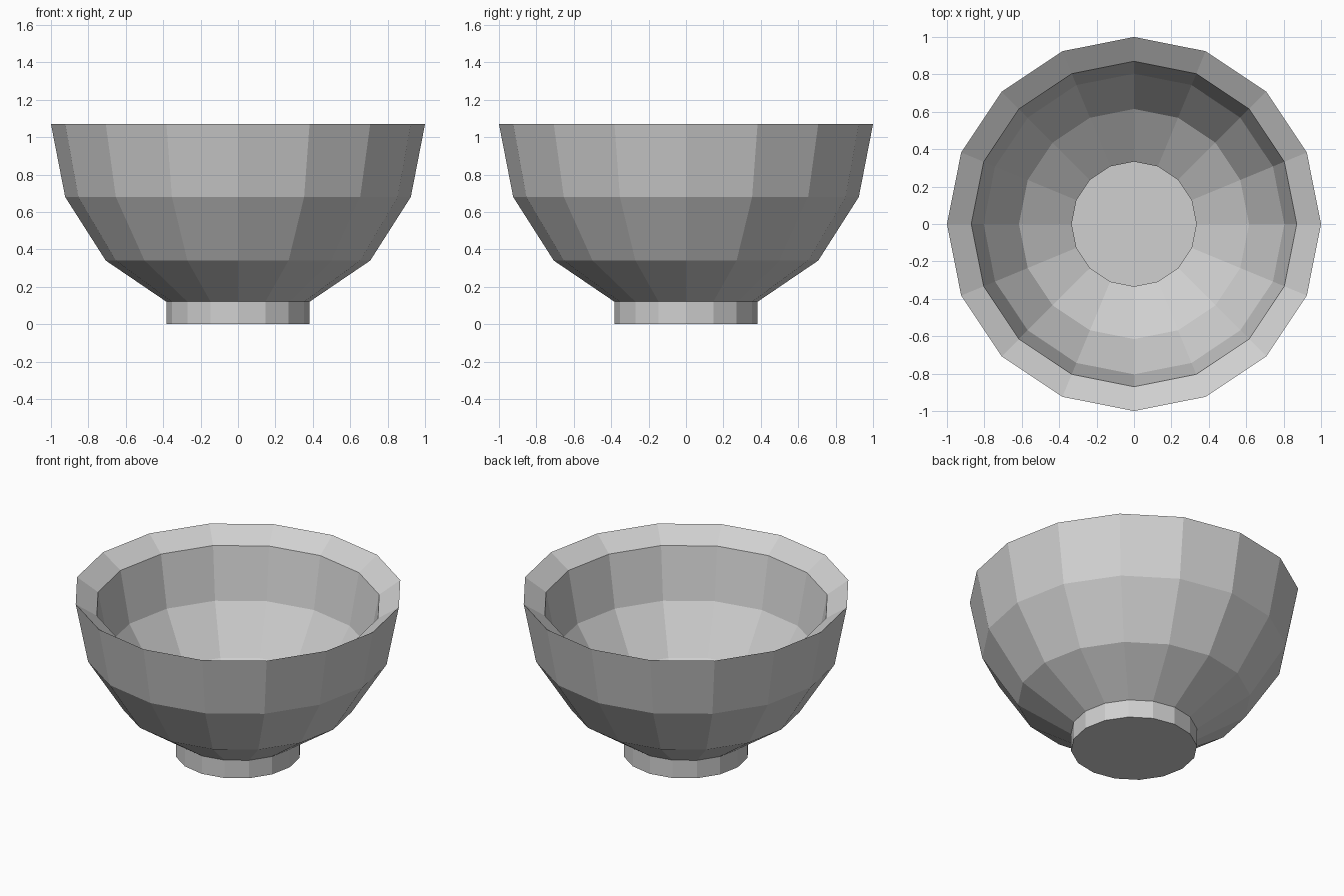
import bpy, bmesh, math

if "Cube" in bpy.data.objects:
    bpy.data.objects.remove(bpy.data.objects["Cube"])

SIDES = 16

# Single plain grey
grey = bpy.data.materials.new("light grey")
grey.diffuse_color = (0.63, 0.63, 0.63, 1)
grey.use_nodes = True
grey.node_tree.nodes["Principled BSDF"].inputs["Base Color"].default_value = grey.diffuse_color

# Outer profile (radius, height): foot, then hemispherical body up to the rim
outer = [(0.383, 0.0), (0.383, 0.12), (0.707, 0.34), (0.924, 0.68), (1.0, 1.07)]

# Inner profile: the outer one shrunk about a point, giving a sloping rim
SHRINK, CENTRE_Z = 0.87, 0.40
inner = [(r * SHRINK, CENTRE_Z + (z - CENTRE_Z) * SHRINK) for r, z in outer]

profile = outer + inner[::-1]

# Bowl: spin the profile and cap the foot and the inner floor
bm = bmesh.new()
rings = [[bm.verts.new((r * math.cos(2 * math.pi * i / SIDES),
                        r * math.sin(2 * math.pi * i / SIDES), z))
          for i in range(SIDES)] for r, z in profile]
for low, high in zip(rings, rings[1:]):
    for i in range(SIDES):
        j = (i + 1) % SIDES
        bm.faces.new((low[i], low[j], high[j], high[i]))
bm.faces.new(rings[0][::-1])
bm.faces.new(rings[-1])

mesh = bpy.data.meshes.new("bowl")
bm.to_mesh(mesh)
bm.free()
mesh.materials.append(grey)
bowl = bpy.data.objects.new("bowl", mesh)
bpy.context.collection.objects.link(bowl)
